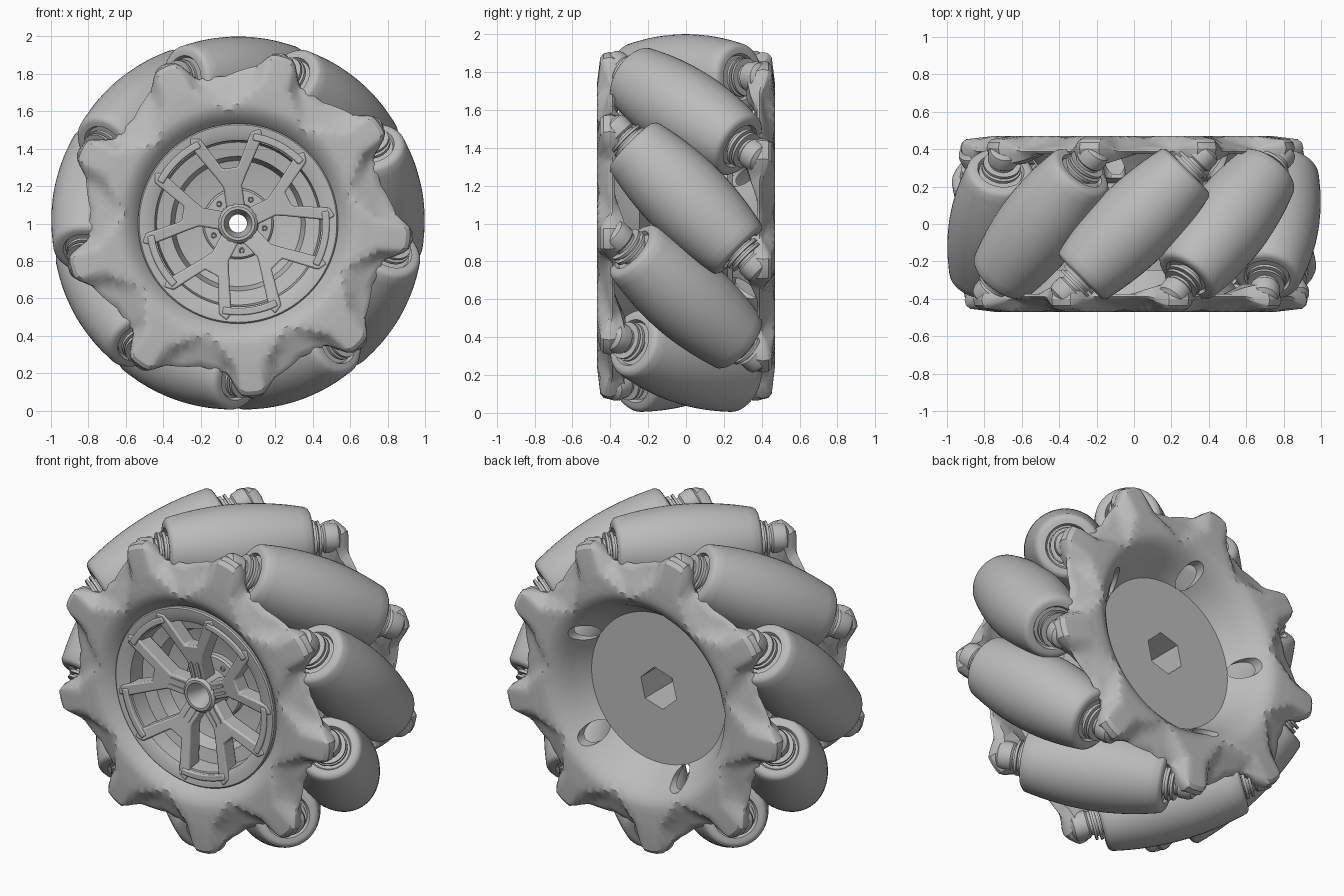
import bpy, bmesh, math
from math import radians, sin, cos, pi, sqrt
from mathutils import Matrix

default = bpy.data.objects.get("Cube")
if default:
    bpy.data.objects.remove(default, do_unlink=True)

GREY = bpy.data.materials.new("plain grey")
GREY.use_nodes = True
GREY.diffuse_color = (0.5, 0.5, 0.5, 1)
GREY.node_tree.nodes["Principled BSDF"].inputs["Base Color"].default_value = (0.5, 0.5, 0.5, 1)

CENTRE = Matrix.Translation((0, 0, 1))
COUNT = 9            # rollers
AXIS_R = 0.773       # distance of the roller axes from the wheel axis
TIP = 115            # angle of a front bracket tip
parts = []


def add(name, mesh, matrix=CENTRE):
    ob = bpy.data.objects.new(name, mesh)
    bpy.context.collection.objects.link(ob)
    ob.matrix_world = matrix
    parts.append(ob)
    return ob


def finish(bm, name):
    bmesh.ops.remove_doubles(bm, verts=bm.verts, dist=1e-5)
    bmesh.ops.recalc_face_normals(bm, faces=bm.faces)
    mesh = bpy.data.meshes.new(name)
    bm.to_mesh(mesh)
    bm.free()
    mesh.materials.append(GREY)
    return mesh


def lathe(name, profile, segs=64, closed=False):
    """Turn (radius, y) points about y; profile may be a function of the angle in degrees."""
    bm = bmesh.new()
    rings = []
    for k in range(segs):
        a = 360 * k / segs
        pts = profile(a) if callable(profile) else profile
        a = radians(a)
        rings.append([bm.verts.new((r * cos(a), y, r * sin(a))) for r, y in pts])
    n = len(rings[0])
    for k in range(segs):
        p, q = rings[k], rings[(k + 1) % segs]
        for i in range(n if closed else n - 1):
            j = (i + 1) % n
            bm.faces.new((p[i], p[j], q[j], q[i]))
    return finish(bm, name)


def prism(name, outline, y0, depth, slope=0):
    """Extrude an (x, z) outline along y; slope tilts it forward with growing x."""
    bm = bmesh.new()
    face = bm.faces.new([bm.verts.new((x, y0 - slope * x, z)) for x, z in outline])
    new = bmesh.ops.extrude_face_region(bm, geom=[face])["geom"]
    bmesh.ops.translate(bm, vec=(0, depth, 0),
                        verts=[v for v in new if isinstance(v, bmesh.types.BMVert)])
    return finish(bm, name)


def cut(ob, mesh, matrix=CENTRE):
    cutter = add("cutter", mesh, matrix)
    cutter.hide_render = True
    mod = ob.modifiers.new("cut", 'BOOLEAN')
    mod.object, mod.operation, mod.solver = cutter, 'DIFFERENCE', 'EXACT'
    bpy.context.view_layer.update()
    bpy.context.view_layer.objects.active = ob
    bpy.ops.object.modifier_apply(modifier=mod.name)
    parts.remove(cutter)
    bpy.data.objects.remove(cutter, do_unlink=True)


def soften(ob, width):
    bevel = ob.modifiers.new("bevel", 'BEVEL')
    bevel.width, bevel.segments = width, 2


def rod(r, y0, y1):
    return [(0, y0), (r, y0), (r, y1), (0, y1)]


def spin(degrees):
    return CENTRE @ Matrix.Rotation(-radians(degrees), 4, 'Y')


def clamp(v):
    return min(1, max(0, v))


# Side brackets: dished rings with nine thick teeth and scooped valleys
OUTLINE = [(-20, .79), (-9, .80), (-5, .90), (-3, .93), (3, .93), (5, .90), (8, .85), (20, .79)]


def outline_radius(d):
    for (a, ra), (b, rb) in zip(OUTLINE, OUTLINE[1:]):
        if a <= d <= b:
            return ra + (rb - ra) * (d - a) / (b - a)


def bracket_profile(angle):
    d = (angle - TIP + 20) % 40 - 20
    rim = outline_radius(d)
    from_valley = 20 - abs(d)

    def face(r):
        # Front face: a scoop that widens and deepens outwards from an apex near the bowl
        out = clamp((r - .61) / .17)
        width = 3 + 13 * out
        return (r, -.47 + .065 * out * clamp((width - from_valley) / 5))

    scoop = clamp((abs(d) - 4) / 6)                  # 0 on a tooth, 1 in a valley
    arm = clamp((16 - abs(d)) / 13)
    outer = face(rim - .03)[1]
    return [(.45, -.262), (.515, -.36), (.545, -.41), (.58, -.443), (.61, -.462),
            face(.64), face(.68), face(.72), face(.755),
            (rim - .03, outer + .017 * (1 - scoop)), (rim - .008, -.435 + .04 * scoop),
            (rim, -.405 + .018 * scoop), (rim - .012, -.365 - .01 * scoop),
            (rim - .035, -.375 + .06 * arm), (.74, -.38 + .06 * arm),
            (.67, -.405 + .025 * arm), (.60, -.405), (.55, -.35), (.48, -.245), (.45, -.245)]


flip = Matrix.Rotation(pi, 4, 'Z')
add("front_bracket", lathe("front_bracket", bracket_profile, 216, True))
back = add("back_bracket", lathe("back_bracket", bracket_profile, 216, True), CENTRE @ flip)
for i in range(5):
    hole = lathe("hole", rod(.058, .2, .5), 32)
    cut(back, hole, spin(30 + 72 * i) @ Matrix.Translation((.508, 0, 0)))

# Central core with a round bore and a hexagonal socket at the back
core = add("core", lathe("core", [(0, -.2), (.33, -.2), (.45, -.262), (.46, -.245), (.35, -.19),
                                  (.35, .22), (.46, .245), (.455, .264), (0, .264)], 96))
cut(core, lathe("bore", rod(.048, -.4, .4), 32))
cut(core, lathe("socket", rod(.125, 0, .4), 6), spin(77))

# Rollers, barrel shaped so that they touch one common circle
END = .405
ts = [END * .95 * (i / 8 - 1) for i in range(17)]
barrel = [(1 - sqrt(AXIS_R ** 2 + t * t / 2), t) for t in ts]
end = [(.173, .394), (.163, .402), (.15, END), (.125, END), (.115, .385), (.06, .385), (0, .385)]
roller_mesh = lathe("roller", [(r, -t) for r, t in reversed(end)] + barrel + end, 48)
washer_mesh = lathe("washers", [(0, .37), (.08, .37), (.08, .41), (.105, .41), (.105, .427),
                                (.08, .427), (.08, .44), (.10, .44), (.10, .455),
                                (.068, .455), (.068, .49), (0, .49)], 32)
boss_mesh = lathe("boss", [(0, .47), (.07, .47), (.08, .48), (.083, .53), (.076, .555),
                           (.055, .57), (0, .575)], 32)
for i in range(COUNT):
    place = spin(40 * i + 10) @ Matrix.Translation((0, 0, 0))
    place = spin(40 * i) @ Matrix.Translation((0, 0, AXIS_R)) @ Matrix.Rotation(-pi / 4, 4, 'Z')
    add(f"roller_{i}", roller_mesh, place)
    for side, turn in (("back", Matrix()), ("front", flip)):
        add(f"{side}_washers_{i}", washer_mesh, place @ turn)
        add(f"{side}_boss_{i}", boss_mesh, place @ turn)

# Front rim insert
add("rim", lathe("rim", [(.47, -.275), (.53, -.38), (.535, -.415), (.528, -.422), (.48, -.418),
                         (.445, -.40), (.435, -.30), (.36, -.285), (.335, -.198)], 96, True))

# Forked spokes dished towards the hub, with a pair of ribs on each stem
SLOPE = .16
half = [(.08, .05), (.2, .05), (.25, .078), (.44, .195), (.485, .19), (.475, .137), (.30, .04)]
spoke_mesh = prism("spoke", half + [(x, -z) for x, z in reversed(half)], -.352, .10, SLOPE)
rib_mesh = prism("rib", [(.10, -.009), (.19, -.009), (.20, 0), (.19, .009), (.10, .009)],
                 -.358, .03, SLOPE)
bolt_mesh = lathe("bolt", [(0, -.245), (.008, -.245), (.010, -.25), (.014, -.25),
                           (.016, -.235), (0, -.235)], 16)
# Curved outer links that join the forks of neighbouring spokes
arc = [radians(-18 + 3 * i) for i in range(13)]
link_mesh = prism("link", [(.49 * cos(a), .49 * sin(a)) for a in arc] +
                  [(.452 * cos(a), .452 * sin(a)) for a in reversed(arc)], -.43, .06)
for i in range(5):
    turn, between = spin(98 + 72 * i), spin(134 + 72 * i)
    soften(add(f"spoke_{i}", spoke_mesh, turn), .009)
    soften(add(f"spoke_link_{i}", link_mesh, between), .007)
    for s in (-1, 1):
        add(f"spoke_rib_{i}_{s}", rib_mesh, turn @ Matrix.Translation((0, 0, .02 * s)))
    add(f"bolt_{i}", bolt_mesh, between @ Matrix.Translation((.145, 0, 0)))

# Hub with a flange and a flared bore
add("hub", lathe("hub", [(.048, -.195), (.048, -.30), (.075, -.385), (.09, -.385), (.105, -.37),
                         (.11, -.24), (.18, -.24), (.19, -.23), (.19, -.195)], 64, True))

# Smooth shading with sharp edges kept
bpy.ops.object.select_all(action='DESELECT')
for ob in parts:
    ob.select_set(True)
bpy.context.view_layer.objects.active = parts[0]
bpy.ops.object.shade_smooth_by_angle(angle=radians(28))
